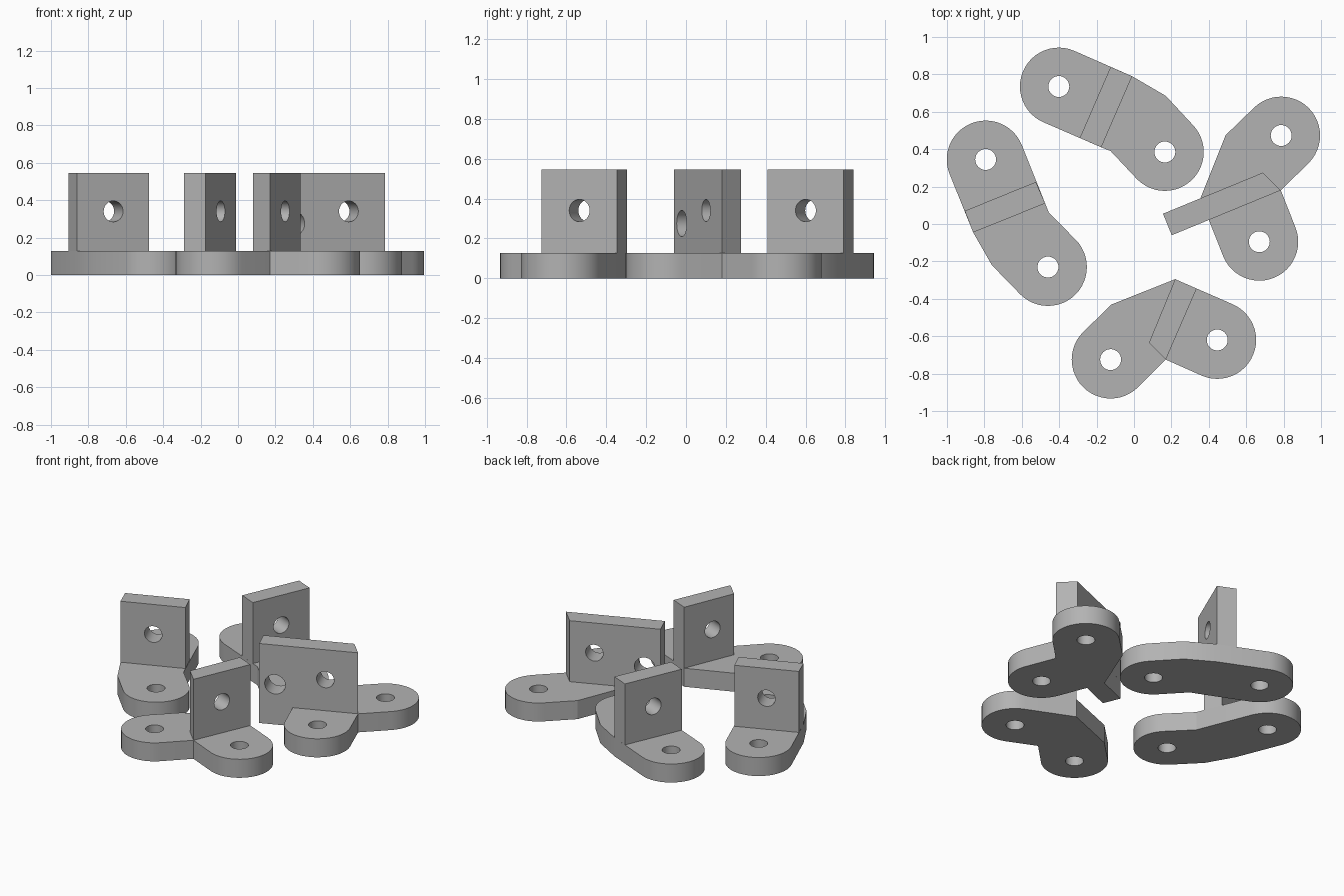
import bpy, bmesh
from math import radians, cos, sin, pi
from mathutils import Matrix, Vector

if "Cube" in bpy.data.objects:
    bpy.data.objects.remove(bpy.data.objects["Cube"])

BASE, TOP = 0.127, 0.545      # base thickness, plate top
R, HOLE = 0.208, 0.056        # round end and bolt hole radii
HOLE_Z = 0.34

grey = bpy.data.materials.new("plain grey")
grey.use_nodes = True
colour = (0.45, 0.45, 0.45, 1)
grey.diffuse_color = colour
grey.node_tree.nodes["Principled BSDF"].inputs["Base Color"].default_value = colour


def new_object(name, bm):
    bmesh.ops.recalc_face_normals(bm, faces=bm.faces)
    mesh = bpy.data.meshes.new(name)
    bm.to_mesh(mesh)
    bm.free()
    mesh.materials.append(grey)
    obj = bpy.data.objects.new(name, mesh)
    bpy.context.collection.objects.link(obj)
    return obj


def prism(name, points, z0, z1):
    """Upright prism from a plan outline."""
    bm = bmesh.new()
    face = bm.faces.new([bm.verts.new((x, y, z0)) for x, y in points])
    ext = bmesh.ops.extrude_face_region(bm, geom=[face])["geom"]
    verts = [v for v in ext if isinstance(v, bmesh.types.BMVert)]
    bmesh.ops.translate(bm, verts=verts, vec=(0, 0, z1 - z0))
    return new_object(name, bm)


def drill(centre, axis, radius, length):
    """Cylinder cutter for a hole."""
    bm = bmesh.new()
    turn = Vector((0, 0, 1)).rotation_difference(Vector(axis)).to_matrix().to_4x4()
    bmesh.ops.create_cone(bm, cap_ends=True, segments=32, radius1=radius, radius2=radius,
                          depth=length, matrix=Matrix.Translation(centre) @ turn)
    return new_object("hole_cutter", bm)


def outline(items):
    """Expand (x, y, angle) items into half-circle ends."""
    pts = []
    for item in items:
        if len(item) == 2:
            pts.append(item)
            continue
        x, y, ang = item
        for i in range(25):
            t = radians(ang) - pi / 2 + pi * i / 24
            pts.append((x + R * cos(t), y + R * sin(t)))
    return pts


def combine(obj, other, operation):
    mod = obj.modifiers.new(operation, 'BOOLEAN')
    mod.operation, mod.solver, mod.object = operation, 'EXACT', other
    other.hide_render = True
    bpy.ops.object.modifier_apply(modifier=mod.name)
    bpy.data.objects.remove(other)


def bracket(name, items, plate, axis_angle, holes):
    """Two-lobed foot with an upright drilled plate."""
    obj = prism(name, outline(items), 0, BASE)
    bpy.ops.object.select_all(action='DESELECT')
    bpy.context.view_layer.objects.active = obj
    obj.select_set(True)
    combine(obj, prism("plate", plate, BASE, TOP), 'UNION')
    for item in items:
        if len(item) == 3:
            combine(obj, drill((item[0], item[1], BASE / 2), (0, 0, 1), HOLE, 0.3), 'DIFFERENCE')
    a = radians(axis_angle)
    for x, y, z, r in holes:
        combine(obj, drill((x, y, z), (cos(a), sin(a), 0), r, 0.3), 'DIFFERENCE')
    bpy.ops.object.shade_smooth_by_angle(angle=radians(20))


bracket("right_bracket",
        [(-0.793, 0.345, 112.5), (-0.86, -0.045), (-0.76, -0.22),
         (-0.46, -0.23, -45), (-0.455, 0.06), (-0.475, 0.11)],
        [(-0.905, 0.07), (-0.86, -0.045), (-0.475, 0.11), (-0.525, 0.225)],
        112.5, [(-0.69, 0.09, HOLE_Z, HOLE)])

bracket("back_bracket",
        [(-0.402, 0.735, 157), (-0.175, 0.41), (-0.125, 0.39),
         (0.165, 0.385, -45), (0.17, 0.685), (-0.01, 0.79)],
        [(-0.125, 0.84), (-0.29, 0.46), (-0.175, 0.41), (-0.01, 0.79)],
        157, [(-0.15, 0.625, HOLE_Z, HOLE)])

bracket("left_bracket",
        [(0.787, 0.473, 45), (0.49, 0.475), (0.355, 0.137), (0.155, 0.055),
         (0.202, -0.06), (0.40, 0.022), (0.67, -0.095, -67.5), (0.785, 0.18)],
        [(0.155, 0.055), (0.202, -0.06), (0.785, 0.18), (0.69, 0.275)],
        112.5, [(0.592, 0.10, HOLE_Z, HOLE), (0.295, -0.02, 0.275, 0.066)])

bracket("front_bracket",
        [(-0.125, -0.725, 225), (0.17, -0.725), (0.445, -0.62, -22.5),
         (0.335, -0.345), (0.22, -0.295), (-0.12, -0.43)],
        [(0.22, -0.295), (0.08, -0.635), (0.17, -0.725), (0.335, -0.345)],
        -22.5, [(0.253, -0.535, HOLE_Z, HOLE)])
